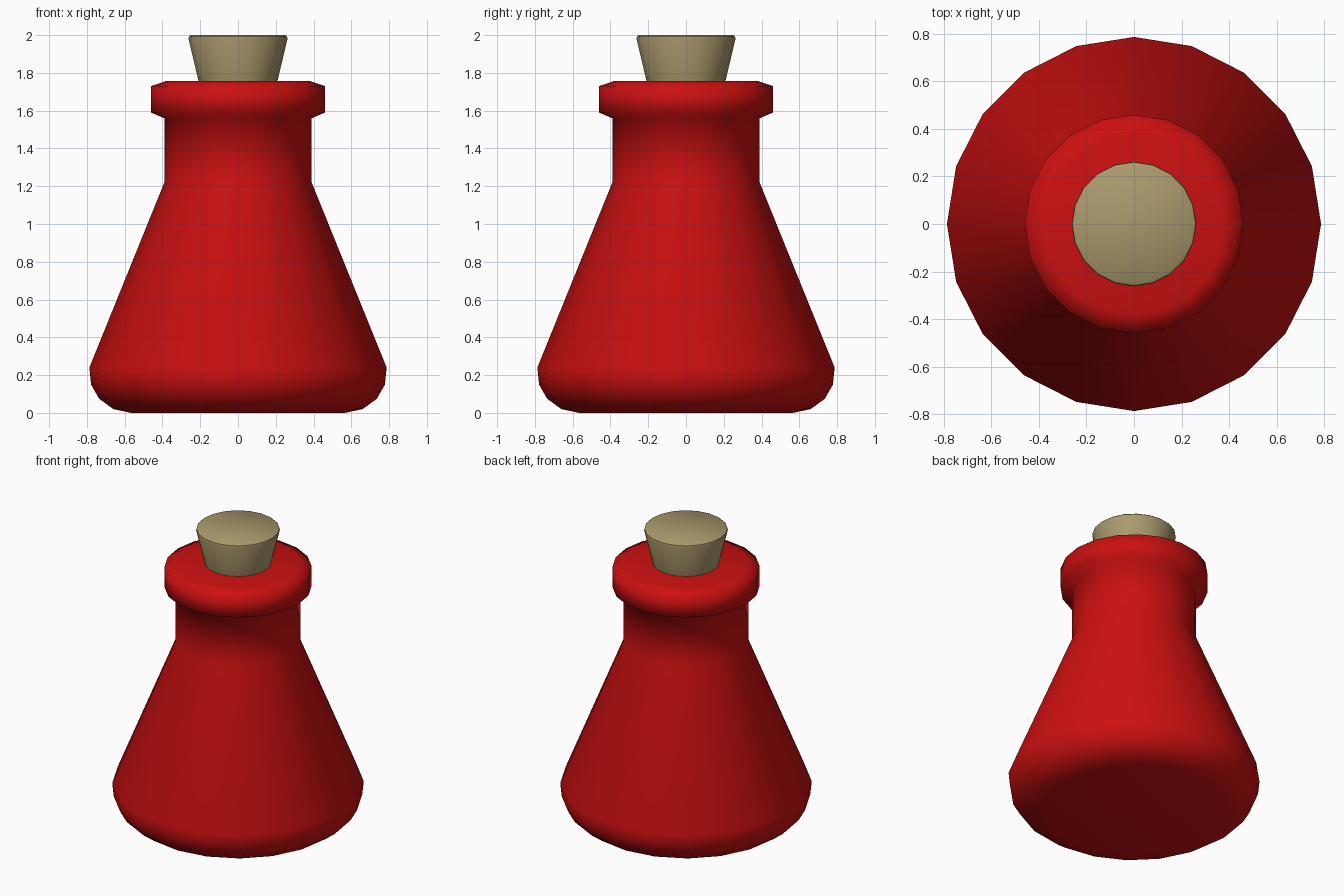
import bpy, bmesh
from math import sin, cos, pi, radians

if "Cube" in bpy.data.objects:
    bpy.data.objects.remove(bpy.data.objects["Cube"])

SIDES = 20

def lathe(name, profile, color, angle):
    """Revolve an (r, z) profile, bottom to top, and cap both ends."""
    bm = bmesh.new()
    rings = [[bm.verts.new((r * cos(2 * pi * i / SIDES), r * sin(2 * pi * i / SIDES), z))
              for i in range(SIDES)] for r, z in profile]
    for a, b in zip(rings, rings[1:]):
        for i in range(SIDES):
            j = (i + 1) % SIDES
            bm.faces.new((a[i], a[j], b[j], b[i]))
    bm.faces.new(rings[0][::-1])
    bm.faces.new(rings[-1])
    bmesh.ops.recalc_face_normals(bm, faces=bm.faces)
    mesh = bpy.data.meshes.new(name)
    bm.to_mesh(mesh)
    bm.free()
    obj = bpy.data.objects.new(name, mesh)
    bpy.context.collection.objects.link(obj)
    mat = bpy.data.materials.new(name + "_material")
    mat.diffuse_color = color
    mat.use_nodes = True
    mat.node_tree.nodes["Principled BSDF"].inputs["Base Color"].default_value = mat.diffuse_color
    mesh.materials.append(mat)
    bpy.ops.object.select_all(action='DESELECT')
    obj.select_set(True)
    bpy.context.view_layer.objects.active = obj
    bpy.ops.object.shade_smooth_by_angle(angle=radians(angle))
    return obj

# Conical flask with rounded base, straight neck and rolled lip
lathe("flask", [(0.565, 0), (0.66, 0.02), (0.735, 0.075), (0.778, 0.15), (0.787, 0.24),
                (0.39, 1.22), (0.39, 1.56), (0.46, 1.59), (0.46, 1.73), (0.38, 1.757)],
      (0.6, 0.005, 0.005, 1), 80)

# Tapered stopper sunk into the neck
lathe("stopper", [(0.19, 1.68), (0.209, 1.757), (0.262, 1.98), (0.26, 1.992), (0.25, 2.0)],
      (0.40, 0.32, 0.15, 1), 40)
